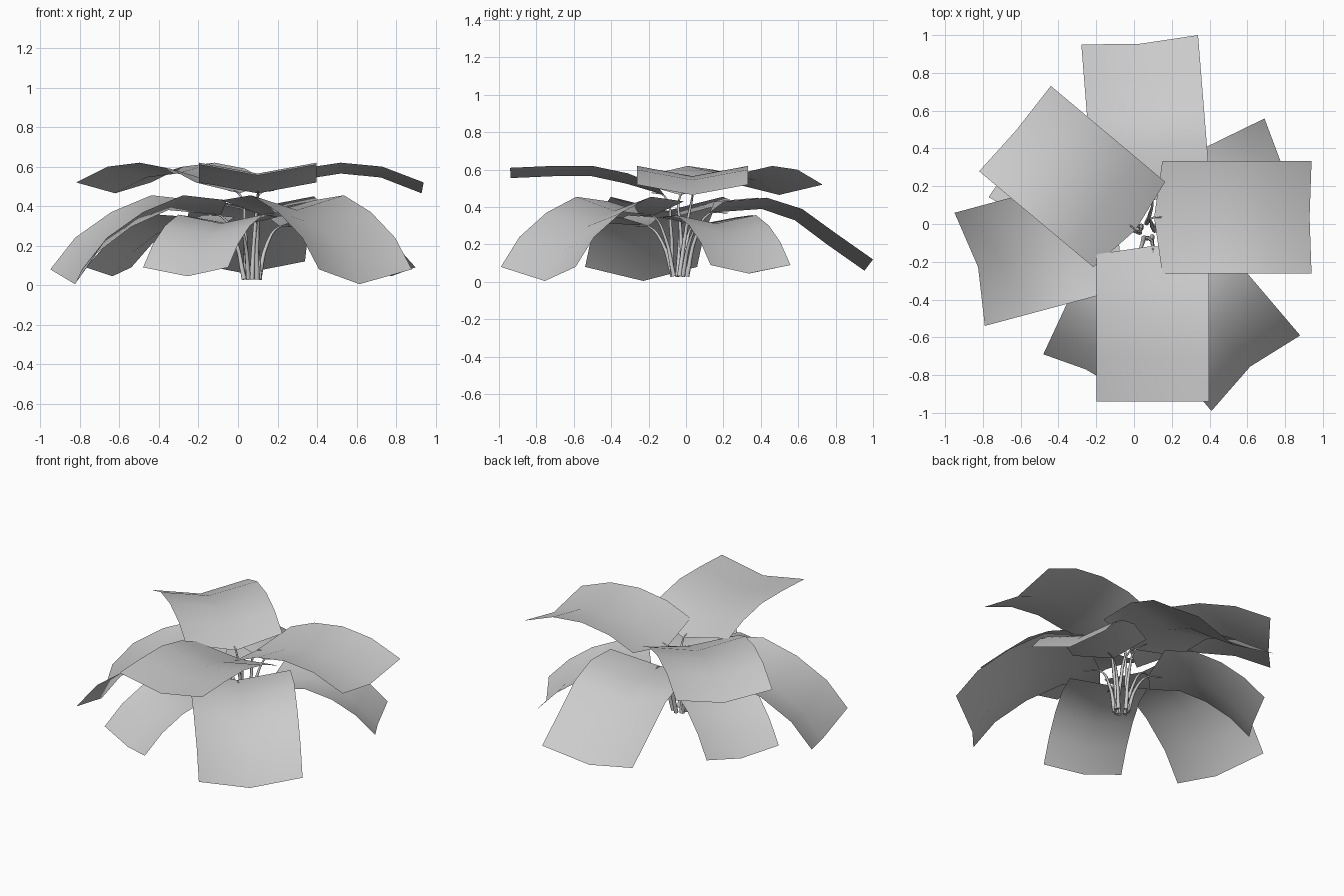
import bpy
import math
from mathutils import Vector

cube = bpy.data.objects.get("Cube")
if cube:
    bpy.data.objects.remove(cube, do_unlink=True)

grey = bpy.data.materials.new("leaf_grey")
grey.use_nodes = True
grey.diffuse_color = (0.6, 0.6, 0.6, 1)
grey.node_tree.nodes["Principled BSDF"].inputs["Base Color"].default_value = (0.6, 0.6, 0.6, 1)

# Edge profiles: (distance back from the tip, height)
ARCH = [(0, .52), (.21, .60), (.42, .62), (.62, .59), (.79, .52)]
FLAT = [(0, .61), (.23, .62), (.44, .62), (.63, .58), (.78, .52)]
DROOP = [(0, .08), (.13, .24), (.32, .37), (.53, .455), (.76, .43)]
REACH = [(0, .12), (.20, .26), (.38, .39), (.57, .45), (.80, .43)]
SMALL = [(0, .09), (.12, .21), (.26, .30), (.42, .357), (.60, .345)]

# name, tip middle, heading in degrees, width, fold depth, profile
LEAVES = [
    ("upper_left_leaf", (.94, .035), 0, .595, .055, ARCH),
    ("upper_front_leaf", (.10, -.94), -90, .595, .055, FLAT),
    ("upper_back_leaf", (-.63, .505), 140, .59, .055, ARCH),
    ("lower_back_leaf", (.03, .975), 94.6, .62, .06, REACH),
    ("lower_front_leaf", (.645, -.79), -49.6, .617, .075, DROOP),
    ("lower_right_leaf", (-.87, -.24), 195, .62, .075, DROOP),
    ("small_left_leaf", (.795, .345), 26, .475, .045, SMALL),
    ("small_front_leaf", (-.265, -.79), -115, .475, .045, SMALL),
    ("small_right_leaf", (-.655, .35), 151, .475, .045, SMALL),
]


def add_leaf(name, tip, heading, width, fold, profile):
    """Creased sheet; returns its centre line from tip to root."""
    a = math.radians(heading)
    out = Vector((math.cos(a), math.sin(a), 0))
    side = Vector((-out.y, out.x, 0))
    verts, faces, crease = [], [], []
    last = len(profile) - 1
    for i, (s, z) in enumerate(profile):
        s0, z0 = profile[max(i - 1, 0)]
        s1, z1 = profile[min(i + 1, last)]
        inset = fold * (z1 - z0) / (s1 - s0) * .5
        if i == last:
            inset += .055
        edge = Vector((tip[0], tip[1], z)) - out * s
        mid = edge - out * inset - Vector((0, 0, fold))
        crease.append(mid)
        verts += [edge - side * width / 2, mid, edge + side * width / 2]
    for i in range(last):
        for j in range(2):
            k = i * 3 + j
            faces.append((k, k + 1, k + 4, k + 3))
    mesh = bpy.data.meshes.new(name)
    mesh.from_pydata(verts, [], faces)
    mesh.materials.append(grey)
    mesh.polygons.foreach_set("use_smooth", [True] * len(mesh.polygons))
    bpy.context.collection.objects.link(bpy.data.objects.new(name, mesh))
    return crease, out


def add_stem(name, crease, out):
    """Tapered stalk from the crown to the leaf root."""
    base = Vector((.07, -.035, .03)) + out * .04
    root = crease[-1] - Vector((0, 0, .005))
    bend = base.lerp(root, .55) + Vector((0, 0, .035)) - out * .015
    vein = root.lerp(crease[-2], .35) - Vector((0, 0, .006))
    curve = bpy.data.curves.new(name, "CURVE")
    curve.dimensions = "3D"
    curve.bevel_depth = .013
    curve.bevel_resolution = 1
    curve.resolution_u = 4
    curve.use_fill_caps = True
    spline = curve.splines.new("BEZIER")
    spline.bezier_points.add(3)
    for p, co, r in zip(spline.bezier_points, (base, bend, root, vein), (1, .7, .4, .15)):
        p.co = co
        p.radius = r
        p.handle_left_type = p.handle_right_type = "AUTO"
    curve.materials.append(grey)
    bpy.context.collection.objects.link(bpy.data.objects.new(name, curve))


for name, *spec in LEAVES:
    crease, out = add_leaf(name, *spec)
    add_stem(name.replace("leaf", "stem"), crease, out)
